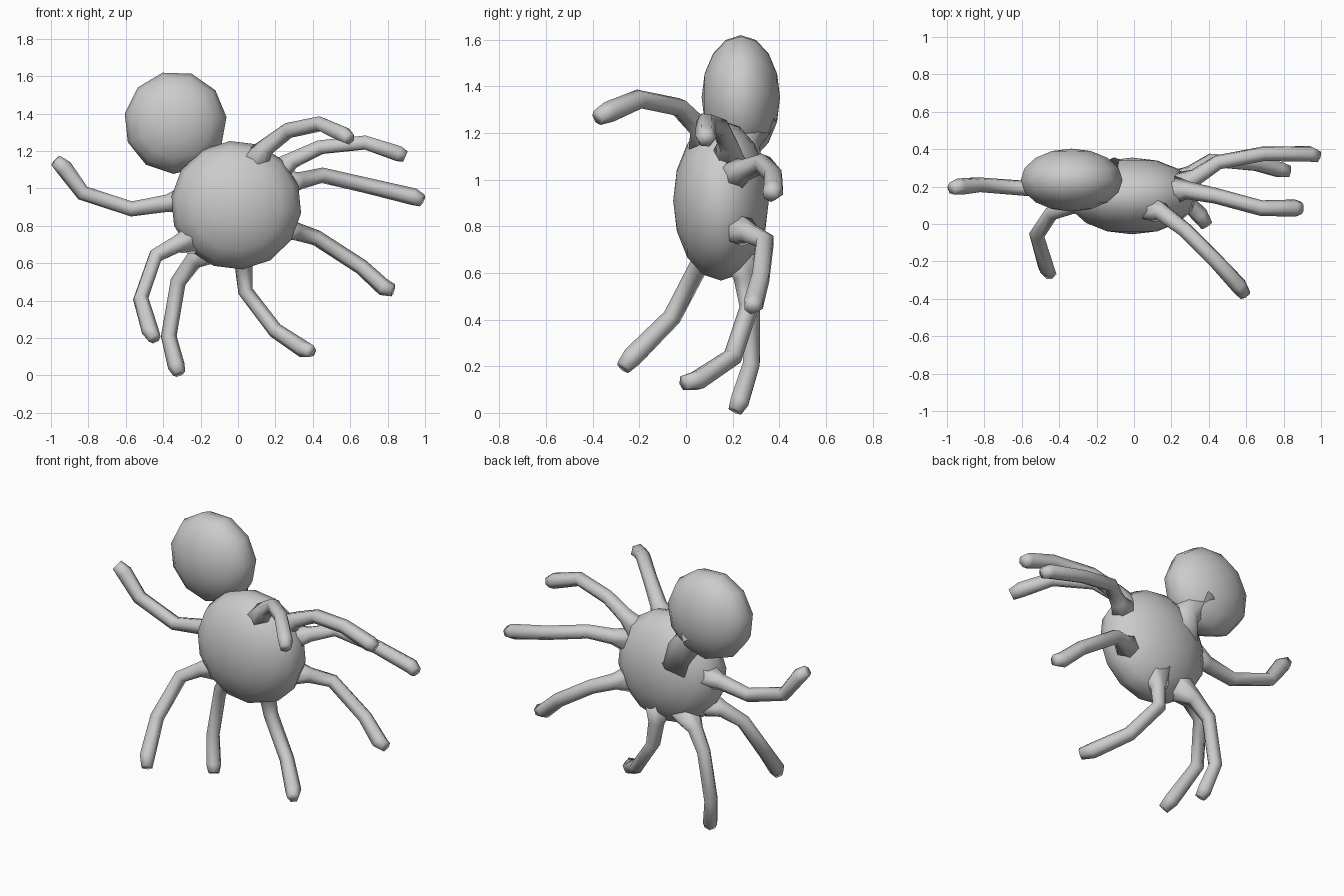
import bpy, bmesh, math
from mathutils import Vector, Matrix

if "Cube" in bpy.data.objects:
    bpy.data.objects.remove(bpy.data.objects["Cube"])


def finish(name, bm):
    bmesh.ops.recalc_face_normals(bm, faces=bm.faces)
    me = bpy.data.meshes.new(name)
    bm.to_mesh(me)
    bm.free()
    me.shade_smooth()
    ob = bpy.data.objects.new(name, me)
    bpy.context.collection.objects.link(ob)
    return ob


def blob(name, centre, radii, segs, rings, turn):
    """Low-poly ellipsoid with its poles along y."""
    bm = bmesh.new()
    bmesh.ops.create_uvsphere(bm, u_segments=segs, v_segments=rings, radius=1)
    m = (Matrix.Translation(centre) @ Matrix.Diagonal((*radii, 1))
         @ Matrix.Rotation(math.pi / 2, 4, 'X') @ Matrix.Rotation(turn, 4, 'Z'))
    bm.transform(m)
    return finish(name, bm)


def tube(name, pts, radii, sides=6):
    """Low-poly tube swept through the points, closed at both ends."""
    pts = [Vector(p) for p in pts]
    bm = bmesh.new()
    rings, u = [], Vector((0, 1, 0))
    for i, p in enumerate(pts):
        a, b = pts[max(i - 1, 0)], pts[min(i + 1, len(pts) - 1)]
        d1, d2 = (p - a).normalized(), (b - p).normalized()
        t = (d1 + d2).normalized()
        if i == 0:
            u = t.orthogonal()
        u = (u - t * u.dot(t)).normalized()
        v = t.cross(u)
        rings.append([bm.verts.new(p + radii[i] * (math.cos(k * math.tau / sides) * u
                      + math.sin(k * math.tau / sides) * v)) for k in range(sides)])
    for r, s in zip(rings, rings[1:]):
        for k in range(sides):
            bm.faces.new((r[k], r[k - 1], s[k - 1], s[k]))
    bm.faces.new(rings[0])
    bm.faces.new(rings[-1])
    return finish(name, bm)


# Body and rear sac, joined by a short neck
blob("body", (-0.01, 0.15, 0.91), (0.35, 0.205, 0.345), 14, 8, 0.1)
blob("abdomen", (-0.335, 0.235, 1.352), (0.275, 0.168, 0.275), 11, 8, 0.25)
tube("neck", [(-0.12, 0.2, 1.02), (-0.19, 0.23, 1.15), (-0.27, 0.25, 1.26)],
     [0.16, 0.085, 0.14], 8)


# Eight bent legs: flared root, thin shin, slightly swollen foot
def leg(name, *pts):
    tube(name, pts, [0.1, 0.048, 0.042, 0.042, 0.046, 0.034])


leg("left_upper_leg", (-0.22, 0.19, 0.95), (-0.38, 0.19, 0.92), (-0.57, 0.19, 0.89),
    (-0.83, 0.21, 0.975), (-0.93, 0.2, 1.11), (-0.975, 0.19, 1.15))
leg("left_middle_leg", (-0.2, 0.14, 0.74), (-0.33, 0.1, 0.7), (-0.44, 0.06, 0.64),
    (-0.52, -0.06, 0.41), (-0.47, -0.23, 0.24), (-0.445, -0.27, 0.195))
leg("left_lower_leg", (-0.13, 0.2, 0.69), (-0.24, 0.25, 0.61), (-0.32, 0.28, 0.5),
    (-0.37, 0.28, 0.21), (-0.33, 0.23, 0.05), (-0.315, 0.21, 0.01))
leg("right_lower_leg", (0.02, 0.22, 0.7), (0.03, 0.25, 0.58), (0.04, 0.27, 0.45),
    (0.2, 0.2, 0.24), (0.35, 0.05, 0.14), (0.39, -0.01, 0.13))
leg("right_outer_leg", (0.19, 0.19, 0.8), (0.31, 0.27, 0.77), (0.42, 0.34, 0.735),
    (0.66, 0.32, 0.58), (0.78, 0.29, 0.47), (0.83, 0.28, 0.455))
leg("right_middle_leg", (0.2, 0.18, 1.01), (0.33, 0.25, 1.04), (0.45, 0.33, 1.07),
    (0.69, 0.375, 1.015), (0.94, 0.375, 0.955), (0.985, 0.36, 0.935))
leg("right_upper_leg", (0.15, 0.18, 1.04), (0.29, 0.18, 1.15), (0.44, 0.15, 1.22),
    (0.68, 0.085, 1.245), (0.86, 0.085, 1.185), (0.895, 0.085, 1.17))
leg("right_front_leg", (0.06, 0.1, 1.1), (0.15, 0.06, 1.22), (0.27, -0.03, 1.31),
    (0.44, -0.2, 1.345), (0.56, -0.33, 1.29), (0.595, -0.38, 1.265))
